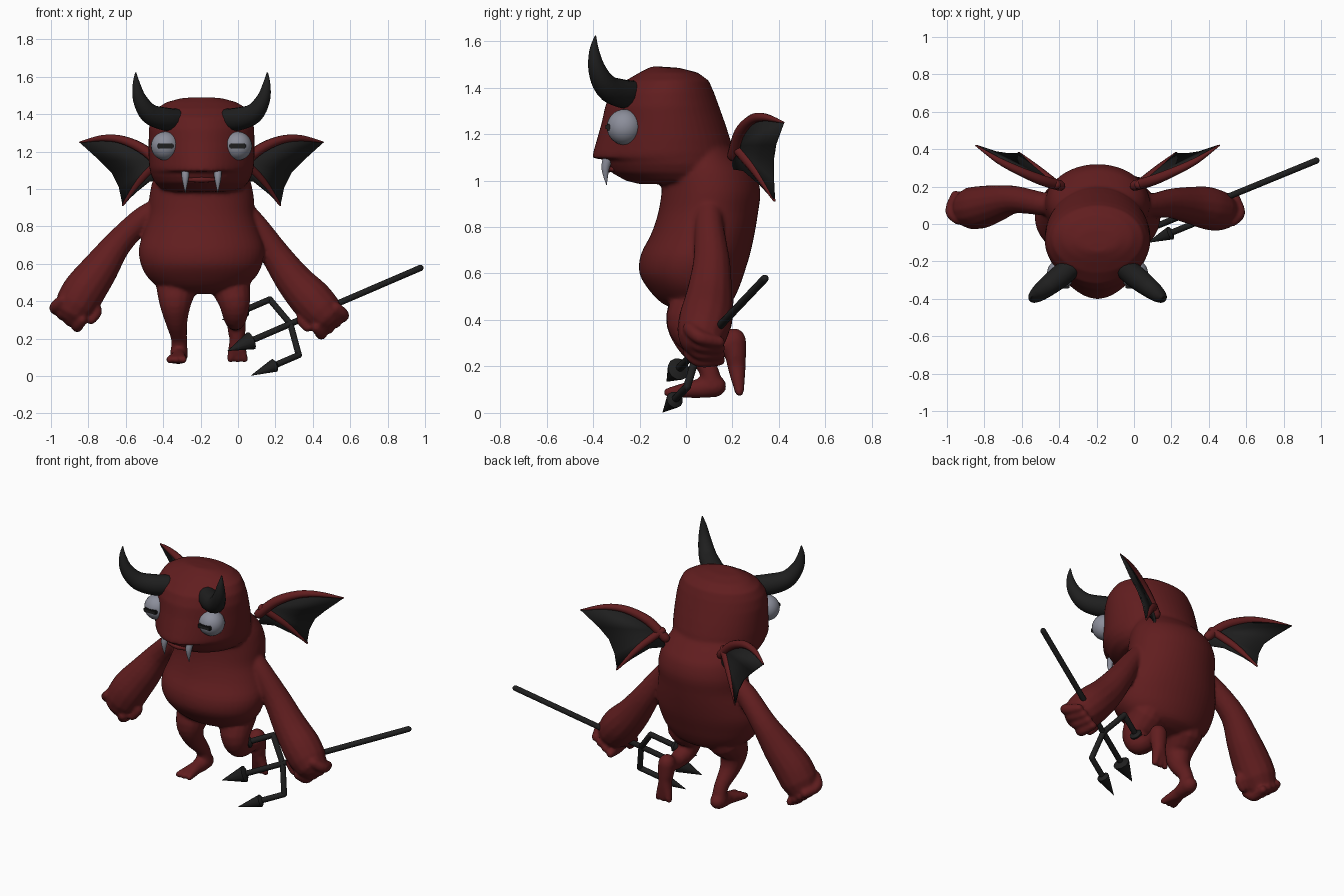
import bpy, bmesh, math
from mathutils import Vector

if "Cube" in bpy.data.objects:
    bpy.data.objects.remove(bpy.data.objects["Cube"])

CX = -0.195  # middle of the body


def material(name, rgb):
    m = bpy.data.materials.new(name)
    m.use_nodes = True
    m.diffuse_color = (*rgb, 1)
    b = m.node_tree.nodes["Principled BSDF"]
    b.inputs["Base Color"].default_value = (*rgb, 1)
    b.inputs["Roughness"].default_value = 0.7
    return m


RED = material("dark red skin", (0.119, 0.0125, 0.0135))
BLACK = material("charcoal black", (0.0135, 0.0135, 0.0135))
GREY = material("pale grey", (0.26, 0.27, 0.325))


def finish(bm, name, mat, sharp=0.75):
    """Turn a bmesh into a smooth object with sharp creases."""
    bmesh.ops.recalc_face_normals(bm, faces=bm.faces)
    for f in bm.faces:
        f.smooth = True
    for e in bm.edges:
        e.smooth = e.calc_face_angle(0) < sharp
    me = bpy.data.meshes.new(name)
    bm.to_mesh(me)
    bm.free()
    me.materials.append(mat)
    ob = bpy.data.objects.new(name, me)
    bpy.context.collection.objects.link(ob)
    return ob


def spline(pts, steps):
    """Catmull-Rom samples through points of any dimension."""
    p = [Vector(q) for q in pts]
    out = []
    for i in range(len(p) - 1):
        a, b, c, d = p[max(i - 1, 0)], p[i], p[i + 1], p[min(i + 2, len(p) - 1)]
        for k in range(steps):
            t = k / steps
            out.append(b + (c - a) * (t / 2) + (a * 2 - b * 5 + c * 4 - d) * (t * t / 2)
                       + (b * 3 - a - c * 3 + d) * (t ** 3 / 2))
    return out + [p[-1]]


def skin(bm, rings):
    """Bridge rings of coordinates and cap both ends."""
    vs = [[bm.verts.new(c) for c in r] for r in rings]
    n = len(vs[0])
    for a, b in zip(vs, vs[1:]):
        for i in range(n):
            j = (i + 1) % n
            bm.faces.new((a[i], a[j], b[j], b[i]))
    bm.faces.new(vs[0])
    bm.faces.new(vs[-1])


def tube(bm, pts, steps=4, segs=14, rounded=True):
    """Sweep a circle along (x, y, z, radius) points."""
    s = spline(pts, steps)
    path = [(q.to_3d(), max(q[3], 0.001)) for q in s]
    if rounded:
        caps = [(0.55, 0.83), (0.87, 0.5), (0.98, 0.2)]
        (p0, r0), (p1, r1) = path[0], path[-1]
        d0 = (p0 - path[1][0]).normalized()
        d1 = (p1 - path[-2][0]).normalized()
        path = ([(p0 + d0 * r0 * k, r0 * w) for k, w in reversed(caps)] + path
                + [(p1 + d1 * r1 * k, r1 * w) for k, w in caps])
    rings, last, side = [], None, None
    for i, (p, r) in enumerate(path):
        t = (path[min(i + 1, len(path) - 1)][0] - path[max(i - 1, 0)][0]).normalized()
        side = t.orthogonal() if last is None else last.rotation_difference(t) @ side
        side = (side - t * side.dot(t)).normalized()
        up, last = t.cross(side), t
        rings.append([p + (side * math.cos(a) + up * math.sin(a)) * r
                      for a in (math.tau * k / segs for k in range(segs))])
    skin(bm, rings)


def loft(bm, rows, steps, segs=48):
    """Stack ovals given as (height, front y, back y, half width, front beak)."""
    rings = []
    for z, yf, yb, w, beak in spline(rows, steps):
        ring = []
        for k in range(segs):
            c, s = math.cos(math.tau * k / segs), math.sin(math.tau * k / segs)
            ring.append((CX + w * c, (yf + yb) / 2 + (yb - yf) / 2 * s
                         - beak * max(0, -s) ** 5, z))
        rings.append(ring)
    skin(bm, rings)


def sided(s, pts):
    return [(CX + s * p[0], *p[1:]) for p in pts]


# Torso, head and limbs, fused into one skin
bm = bmesh.new()
loft(bm, [(.44, -.03, .13, .12, 0), (.47, -.1, .19, .22, 0), (.53, -.16, .225, .29, 0),
          (.6, -.2, .25, .325, 0), (.68, -.195, .275, .335, 0), (.77, -.15, .295, .31, 0),
          (.86, -.12, .31, .285, 0), (.95, -.105, .32, .28, 0), (1.03, -.1, .3, .265, 0),
          (1.08, -.08, .26, .245, 0), (1.14, -.05, .2, .21, 0)], 3)
# Head with overhanging upper lip
loft(bm, [(.985, -.2, .17, .15, 0), (1.0, -.25, .2, .215, .01), (1.035, -.31, .215, .25, .012),
          (1.07, -.33, .215, .268, .015), (1.09, -.335, .21, .273, .015),
          (1.096, -.35, .21, .275, .052), (1.12, -.35, .205, .28, .05),
          (1.18, -.34, .19, .283, .043), (1.25, -.328, .167, .283, .035),
          (1.32, -.32, .142, .282, .028), (1.38, -.3, .12, .27, .02),
          (1.43, -.255, .098, .243, .005), (1.465, -.2, .05, .185, 0),
          (1.485, -.16, -.03, .11, 0), (1.49, -.15, -.1, .05, 0)], 1)
# Arms
tube(bm, [(-.41, .1, .895, .055), (-.5, .11, .85, .063), (-.64, .13, .71, .075),
          (-.74, .11, .57, .1), (-.82, .09, .46, .115), (-.865, .085, .385, .114)])
tube(bm, [(.02, .1, .895, .058), (.1, .1, .8, .063), (.2, .11, .65, .08),
          (.3, .1, .51, .1), (.39, .085, .41, .115), (.45, .07, .345, .11)])
# Curled fingers and thumb
for s, palm in ((-1, Vector((-.87, .08, .375))), (1, Vector((.455, .07, .335)))):
    fingers = [[((.07 - .035 * i, -.055, .03 - .035 * i), .03),
                ((.11 - .04 * i, -.01, -.01 - .033 * i), .031),
                ((.085 - .035 * i, .075, -.03 - .026 * i), .025)] for i in range(4)]
    thumb = [((-.08, -.01, .02), .036), ((-.115, -.02, -.03), .03), ((-.085, -.03, -.075), .025)]
    for joints in fingers + [thumb]:
        tube(bm, [(palm.x + s * x, palm.y + y, palm.z + z, r) for (x, y, z), r in joints])
# Standing leg and wedge foot
tube(bm, [(-.325, .06, .5, .118), (-.335, 0, .4, .09), (-.33, .02, .3, .062),
          (-.315, .09, .2, .043), (-.315, .11, .13, .047)])
for toe in (-.365, -.33, -.292):
    tube(bm, [(-.315, .125, .115, .048), (-.318, .04, .103, .04), (toe, -.078, .088, .02)])
# Lifted leg and wedge foot
tube(bm, [(-.045, .06, .5, .113), (-.02, 0, .4, .087), (-.015, .03, .32, .066),
          (-.015, .12, .29, .048), (-.01, .19, .3, .048)])
for toe in (-.04, -.003, .034):
    tube(bm, [(-.01, .208, .312, .052), (-.006, .217, .21, .041), (toe, .23, .09, .02)])
body = finish(bm, "body", RED)
mod = body.modifiers.new("fuse", 'REMESH')
mod.mode, mod.voxel_size, mod.use_smooth_shade = 'VOXEL', 0.01, True
mod = body.modifiers.new("soften", 'SMOOTH')
mod.factor, mod.iterations = 0.5, 4

bm = bmesh.new()
tube(bm, sided(1, [(-.075, -.315, 1.05, .012), (0, -.333, 1.05, .015), (.075, -.315, 1.05, .012)]))
finish(bm, "lower_lip", RED)

# Parts that come in pairs
for s, tag in ((1, "left"), (-1, "right")):
    # Horn
    bm = bmesh.new()
    tube(bm, sided(s, [(.135, -.225, 1.372, .058), (.2, -.28, 1.375, .062),
                       (.28, -.343, 1.405, .053), (.33, -.383, 1.48, .038),
                       (.348, -.395, 1.56, .021), (.352, -.39, 1.62, .004)]))
    finish(bm, tag + "_horn", BLACK)

    # Eyeball and slit pupil
    eye = Vector((CX + s * .193, -.264, 1.23))
    bm = bmesh.new()
    bmesh.ops.create_uvsphere(bm, u_segments=28, v_segments=16, radius=.077)
    bmesh.ops.translate(bm, verts=bm.verts, vec=eye)
    finish(bm, tag + "_eye", GREY)
    bm = bmesh.new()
    bmesh.ops.create_cube(bm, size=1)
    bmesh.ops.scale(bm, verts=bm.verts, vec=(.087, .026, .027))
    bmesh.ops.bevel(bm, geom=bm.edges[:], offset=.005, segments=2, affect='EDGES')
    bmesh.ops.translate(bm, verts=bm.verts, vec=eye + Vector((0, -.069, 0)))
    finish(bm, tag + "_pupil", BLACK)

    # Fang
    bm = bmesh.new()
    tube(bm, sided(s, [(.087, -.335, 1.1, .022), (.087, -.347, 1.05, .017),
                       (.087, -.342, .98, .001)]), rounded=False)
    finish(bm, tag + "_fang", GREY)

    # Wing bones
    arch = [(.2, .205, 1.11), (.3, .235, 1.205), (.42, .285, 1.262), (.53, .34, 1.272),
            (.65, .42, 1.25)]
    rib = [(.22, .21, 1.15), (.325, .297, 1.045), (.42, .38, .915)]
    bm = bmesh.new()
    tube(bm, sided(s, [(*p, r) for p, r in zip(arch, (.028, .028, .023, .017, .004))]), segs=10)
    tube(bm, sided(s, [(*p, r) for p, r in zip(rib, (.024, .02, .006))]), segs=10)
    finish(bm, tag + "_wing_bones", RED)

    # Wing membrane, a fan from the shoulder
    bm = bmesh.new()
    edge = arch[1:] + [(.545, .385, 1.155), (.48, .375, 1.09), (.44, .375, 1.01), rib[2],
                       rib[1], (.355, .32, .98), (.28, .25, 1.04), (.2, .2, 1.05)]
    root = bm.verts.new(sided(s, [rib[0]])[0])
    rim = [bm.verts.new(p) for p in sided(s, edge)]
    for a, b in zip(rim, rim[1:]):
        bm.faces.new((root, a, b))
    bm.faces.new((rim[7], rim[8], rim[9]))
    wing = finish(bm, tag + "_wing_membrane", BLACK)
    mod = wing.modifiers.new("thickness", 'SOLIDIFY')
    mod.thickness, mod.offset = 0.009, 0

# Trident: shaft, bent fork and three points
axis = Vector((1, .41, .43))
middle_tip = Vector((-.055, -.083, .135))
upper_tip = Vector((-.085, .01, .3))
lower_tip = Vector((.07, -.1, .003))
hub = middle_tip + axis * .335
R = .017


def rod(a, b):
    tube(bm, [(*a, R), (*b, R)], steps=1, segs=12)


bm = bmesh.new()
rod(middle_tip + axis * .1, Vector((.975, .339, .578)))
for tip in (upper_tip, lower_tip):
    corner = tip + axis * .255
    rod(tip + axis * .09, corner)
    rod(corner, hub)
for tip, r in ((middle_tip, .05), (upper_tip, .037), (lower_tip, .037)):
    back = tip + axis * .125
    tube(bm, [(*tip, .001), (*back, r), (*(back + axis * .012), R)],
         steps=1, segs=12, rounded=False)
finish(bm, "trident", BLACK, 0.6)
